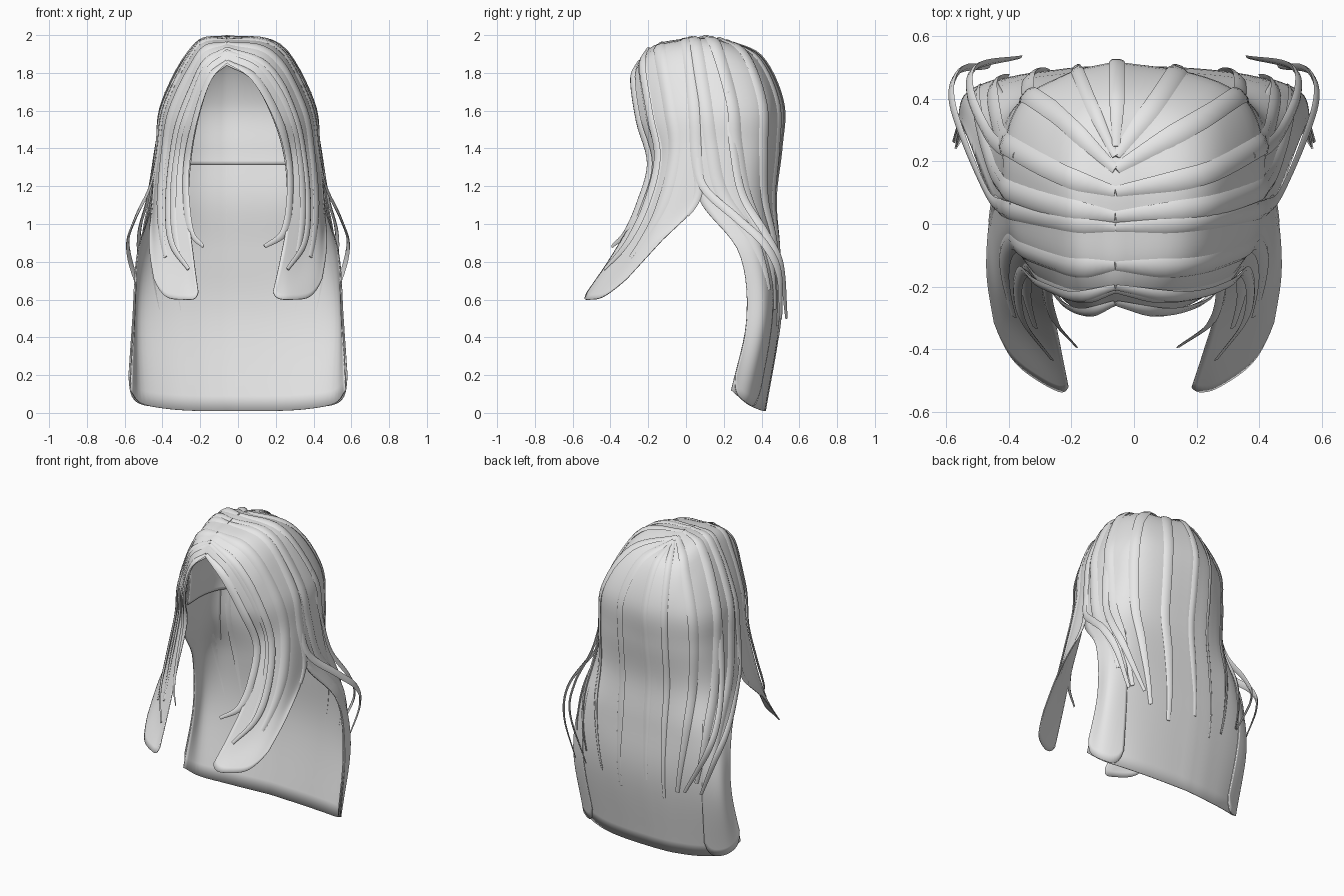
import bpy
import bmesh
from mathutils import Vector

cube = bpy.data.objects.get("Cube")
if cube:
    bpy.data.objects.remove(cube, do_unlink=True)

# One plain colour for the whole hairpiece
hair = bpy.data.materials.new("light_grey")
hair.use_nodes = True
hair.diffuse_color = (0.8, 0.8, 0.8, 1)
hair.node_tree.nodes["Principled BSDF"].inputs["Base Color"].default_value = (0.8, 0.8, 0.8, 1)

# Guide curves of one half, each running from the parting down to a tip
FRONT = [
    [(0, -.25, 1.84), (.11, -.28, 1.76), (.2, -.25, 1.55), (.25, -.18, 1.32),
     (.26, -.27, 1.05), (.23, -.4, .82), (.19, -.55, .6)],
    [(0, -.2, 1.92), (.16, -.22, 1.84), (.29, -.18, 1.58), (.34, -.13, 1.35),
     (.36, -.2, 1.05), (.33, -.34, .8), (.27, -.52, .6)],
    [(0, -.12, 1.96), (.19, -.12, 1.91), (.35, -.07, 1.63), (.4, -.04, 1.38),
     (.43, -.1, 1.08), (.42, -.26, .82), (.37, -.45, .61)],
    [(0, 0, 1.98), (.21, .02, 1.94), (.38, .05, 1.64), (.42, .06, 1.4),
     (.45, .07, 1.13), (.47, -.14, .9), (.44, -.35, .67)],
]
BACK = [
    FRONT[-1][:5] + [(.53, .28, .85), (.55, .32, .5), (.57, .24, .12)],
    [(0, .1, 1.99), (.22, .15, 1.94), (.39, .23, 1.64), (.42, .24, 1.4),
     (.45, .27, 1.13), (.5, .38, .85), (.53, .41, .5), (.51, .32, .05)],
    [(0, .17, 1.98), (.19, .3, 1.9), (.33, .39, 1.64), (.36, .39, 1.4),
     (.37, .39, 1.13), (.4, .45, .85), (.4, .46, .5), (.36, .38, .02)],
    [(0, .21, 1.97), (.12, .37, 1.87), (.19, .47, 1.64), (.2, .47, 1.4),
     (.2, .45, 1.13), (.2, .48, .85), (.2, .49, .5), (.18, .41, .01)],
    [(0, .22, 1.97), (0, .4, 1.88), (0, .51, 1.64), (0, .5, 1.4),
     (0, .47, 1.13), (0, .49, .85), (0, .5, .5), (0, .42, .01)],
]


def spline(pts, t):
    """Smooth curve through the points, t from 0 to 1."""
    p = [Vector(q) for q in pts]
    p = [2 * p[0] - p[1]] + p + [2 * p[-1] - p[-2]]
    f = t * (len(pts) - 1)
    i = min(int(f), len(pts) - 2)
    f -= i
    a, b, c, d = p[i:i + 4]
    return b + 0.5 * f * (c - a + f * (2 * a - 5 * b + 4 * c - d + f * (3 * (b - c) + d - a)))


def surface(guides, u, v):
    return spline([spline(g, v) for g in guides], u)


def outward(p):
    """Direction away from the middle of the head."""
    return (p - Vector((0, .12, min(p.z, 1.4)))).normalized()


def place(p, side):
    """Put a point on one side, with the parting slightly off centre."""
    return Vector((side * p.x - .06 * max(0, 1 - abs(p.x) / .25), p.y, p.z))


def finish(bm, name, thickness=0):
    bmesh.ops.remove_doubles(bm, verts=bm.verts, dist=.0005)
    bmesh.ops.recalc_face_normals(bm, faces=bm.faces)
    mesh = bpy.data.meshes.new(name)
    bm.to_mesh(mesh)
    bm.free()
    mesh.materials.append(hair)
    obj = bpy.data.objects.new(name, mesh)
    bpy.context.collection.objects.link(obj)
    bpy.ops.object.select_all(action='DESELECT')
    obj.select_set(True)
    bpy.context.view_layer.objects.active = obj
    bpy.ops.object.shade_smooth_by_angle(angle=.9)
    if thickness:
        mod = obj.modifiers.new("thickness", 'SOLIDIFY')
        mod.thickness = thickness
        mod.offset = 0


def skin(bm, rows, closed=False):
    """Join rows of points with quads."""
    rows = [[bm.verts.new(p) for p in r] for r in rows]
    n = len(rows[0])
    for a, b in zip(rows, rows[1:]):
        for i in range(n if closed else n - 1):
            j = (i + 1) % n
            bm.faces.new((a[i], a[j], b[j], b[i]))
    if closed:
        bm.faces.new(rows[0])
        bm.faces.new(rows[-1])


def sheet(name, guides, u=(0, 1), v=(0, 1), lift=(0, 0), corner=0, nu=20, nv=44):
    """Mirrored sheet over part of the guides, with optional rounded lower corners."""
    bm = bmesh.new()
    for side in (1, -1):
        rows = []
        for i in range(nv + 1):
            s = i / nv
            row = []
            for j in range(nu + 1):
                trim = corner * s ** 4 * abs(2 * j / nu - 1) ** 6
                p = surface(guides, u[0] + (u[1] - u[0]) * j / nu,
                            v[0] + (v[1] - v[0]) * s - trim)
                row.append(place(p + outward(p) * (lift[0] + (lift[1] - lift[0]) * s), side))
            rows.append(row)
        skin(bm, rows)
    finish(bm, name, .006)


def strand(name, path, width=.025, lift=.003, sides=(1, -1), n=36):
    """A lens-shaped lock along a path, tapering at its tip."""
    pts = [path(i / n) for i in range(n + 1)]
    profile = [(-1, 0), (-.5, .28), (.5, .28), (1, 0), (0, -.3)]
    for side in sides:
        bm = bmesh.new()
        rows = []
        for i, p in enumerate(pts):
            t = (pts[min(i + 1, n)] - pts[max(i - 1, 0)]).normalized()
            o = outward(p)
            o = (o - t * o.dot(t)).normalized()
            across = t.cross(o)
            w = width * min(1, .45 + 2.5 * (1 - i / n), .5 + 4 * i / n)
            rows.append([place(p + o * lift + across * w * a + o * w * b, side)
                         for a, b in profile])
        skin(bm, rows, closed=True)
        finish(bm, name + ("_left" if side > 0 else "_right") * (len(sides) > 1))


def flow(guides, start, end, length):
    """Path over a sheet that drifts across it on the way down."""
    return lambda t: surface(guides, start + (end - start) * t ** 3, t * length)


# Main sheets
sheet("front_side_locks", FRONT, corner=.03)
sheet("back_hair", BACK)
sheet("inner_cap", BACK, v=(0, .475), lift=(-.016, -.016))
sheet("back_side_panels", BACK, u=(0, .45), v=(.35, 1), lift=(-.012, .012), corner=.03)

# Locks lying on the front sheet: position across, drift, length, half width
for k, (u, end, length, w) in enumerate([(.3, .25, .8, .03), (.62, .5, .82, .034),
                                         (.97, .97, .72, .03)]):
    strand(f"front_lock_{k}", flow(FRONT, u, end, length), w)

# Locks sweeping from the temples over the back sheet
for k, (u, end, length, w) in enumerate([(.06, .34, .8, .034), (.26, .5, .84, .034),
                                         (.52, .66, .87, .032), (.8, .8, .89, .026)]):
    strand(f"back_lock_{k}", flow(BACK, u, end, length), w, .006)

# Single lock down the centre of the back
strand("centre_back_lock", lambda t: surface(BACK, 1, .02 + t * .84), .024, .004, sides=(1,))

# Loose locks: framing the face and bowing out at the sides
LOOSE = {
    "face_lock": [(0, -.25, 1.86), (.12, -.28, 1.77), (.22, -.25, 1.55), (.27, -.19, 1.32),
                  (.27, -.25, 1.1), (.24, -.32, .95), (.16, -.39, .88)],
    "cheek_lock": [(0, -.2, 1.93), (.17, -.23, 1.84), (.3, -.19, 1.58), (.35, -.15, 1.35),
                   (.37, -.21, 1.1), (.35, -.31, .9), (.26, -.43, .76)],
    "bowed_lock": [(.39, .06, 1.62), (.42, .06, 1.4), (.46, .09, 1.2), (.54, .27, 1.03),
                   (.58, .41, .9), (.55, .49, .74), (.46, .5, .5)],
    "bowed_back_lock": [(.38, .22, 1.7), (.43, .25, 1.4), (.47, .3, 1.15),
                        (.52, .42, .95), (.5, .5, .78), (.36, .53, .5)],
}
for name, pts in LOOSE.items():
    strand(name, lambda t, pts=pts: spline(pts, t), .022)
